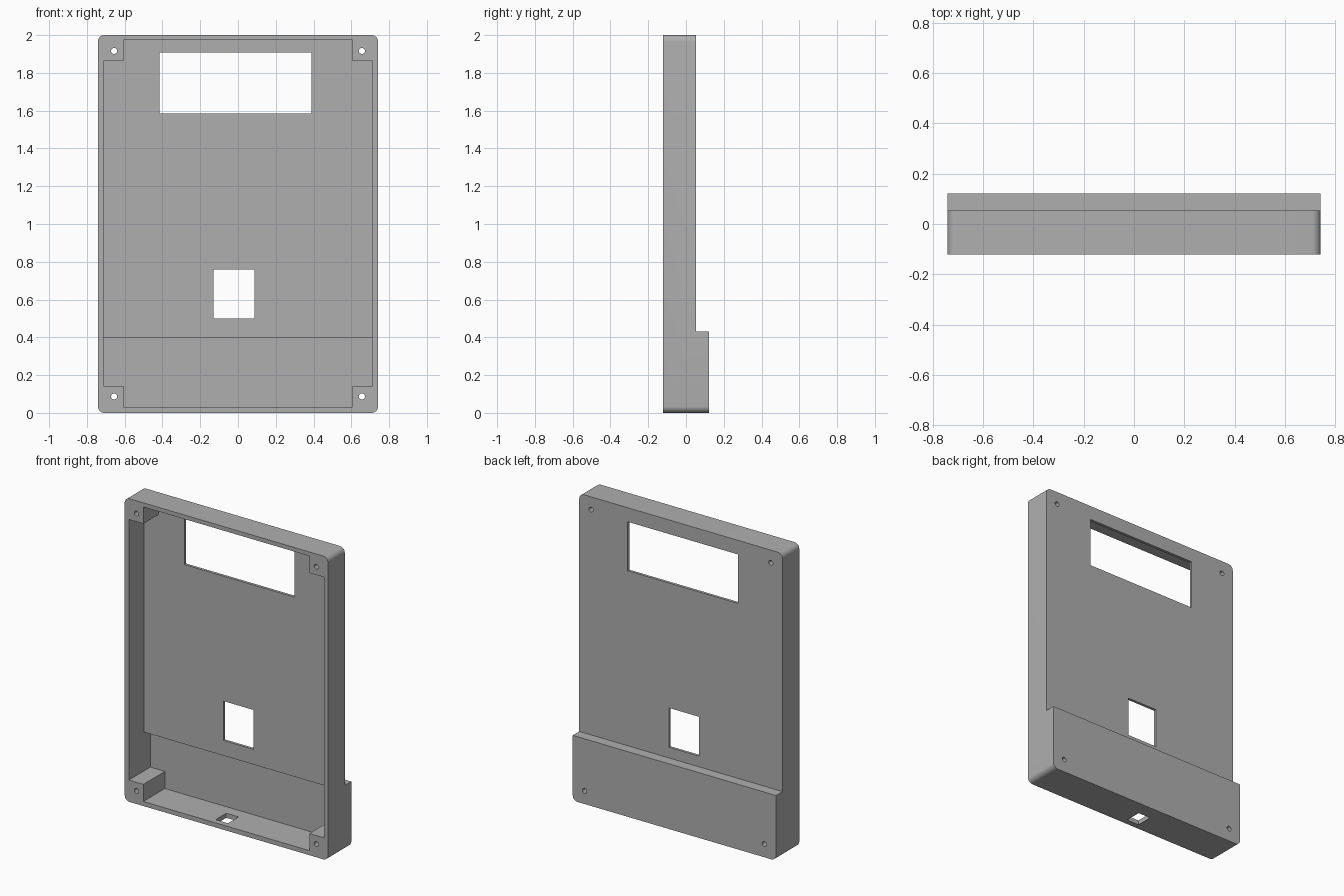
import bpy, bmesh, math

if "Cube" in bpy.data.objects:
    bpy.data.objects.remove(bpy.data.objects["Cube"])

# Overall sizes
W, H, FRONT, BACK = 0.742, 2.0, -0.121, 0.121
STEP_Y, STEP_Z = 0.053, 0.43          # thick lower section
WALL, SKIN, RADIUS = 0.03, 0.018, 0.035
BOSS_X, BOSS_LOW, BOSS_HIGH = 0.606, 0.143, 1.862

grey = bpy.data.materials.new("plain grey")
grey.use_nodes = True
grey.diffuse_color = (0.43, 0.43, 0.43, 1)
grey.node_tree.nodes["Principled BSDF"].inputs["Base Color"].default_value = grey.diffuse_color


def prism(name, outline, y0, y1):
    """Extrude an (x, z) outline from y0 to y1."""
    bm = bmesh.new()
    face = bm.faces.new([bm.verts.new((x, y0, z)) for x, z in outline])
    new = bmesh.ops.extrude_face_region(bm, geom=[face])["geom"]
    moved = [v for v in new if isinstance(v, bmesh.types.BMVert)]
    bmesh.ops.translate(bm, verts=moved, vec=(0, y1 - y0, 0))
    bmesh.ops.recalc_face_normals(bm, faces=bm.faces)
    mesh = bpy.data.meshes.new(name)
    bm.to_mesh(mesh)
    bm.free()
    mesh.materials.append(grey)
    obj = bpy.data.objects.new(name, mesh)
    bpy.context.collection.objects.link(obj)
    return obj


def rect(x0, x1, z0, z1):
    return [(x0, z0), (x1, z0), (x1, z1), (x0, z1)]


def arc(cx, cz, r, start, sweep, steps):
    angles = [math.radians(start + sweep * i / steps) for i in range(steps + 1)]
    return [(cx + r * math.cos(a), cz + r * math.sin(a)) for a in angles]


# Case block with rounded corners
outline = []
for sx, cz, start in ((1, H - RADIUS, 0), (-1, H - RADIUS, 90), (-1, RADIUS, 180), (1, RADIUS, 270)):
    outline += arc(sx * (W - RADIUS), cz, RADIUS, start, 90, 8)
case = prism("case", outline, FRONT, BACK)

# Interior outlines, leaving a square screw boss in each corner
ix, top = W - WALL, H - 0.027
right_low = [(BOSS_X, WALL), (BOSS_X, BOSS_LOW), (ix, BOSS_LOW)]


def mirrored(half):
    return half + [(-x, z) for x, z in reversed(half)]


main_cavity = mirrored(right_low + [(ix, BOSS_HIGH), (BOSS_X, BOSS_HIGH), (BOSS_X, top)])
deep_cavity = mirrored(right_low + [(ix, STEP_Z - WALL)])

cutters = [
    prism("step_cutter", rect(-1, 1, STEP_Z, 3), STEP_Y, 1),
    prism("main_cavity_cutter", main_cavity, -1, STEP_Y - SKIN),
    prism("deep_cavity_cutter", deep_cavity, -1, BACK - SKIN),
    prism("screen_window_cutter", rect(-0.415, 0.389, 1.584, 1.907), -1, 1),
    prism("small_window_cutter", rect(-0.131, 0.087, 0.50, 0.76), -1, 1),
    prism("cable_slot_cutter", rect(-0.105, -0.015, -0.1, 0.1), -0.083, 0.027),
]
# Screw holes
for x in (-0.656, 0.656):
    for z in (0.087, 1.916):
        cutters.append(prism("screw_hole_cutter", arc(x, z, 0.016, 0, 360, 24)[:-1], -1, 1))

for cutter in cutters:
    cutter.hide_render = True
    mod = case.modifiers.new(cutter.name, "BOOLEAN")
    mod.operation, mod.solver, mod.object = "DIFFERENCE", "EXACT", cutter

# Bake the cuts and remove the cutters
graph = bpy.context.evaluated_depsgraph_get()
baked = bpy.data.meshes.new_from_object(case.evaluated_get(graph))
case.modifiers.clear()
case.data = baked
for cutter in cutters:
    bpy.data.objects.remove(cutter)

bpy.ops.object.select_all(action="DESELECT")
case.select_set(True)
bpy.context.view_layer.objects.active = case
bpy.ops.object.shade_smooth_by_angle(angle=math.radians(30))
